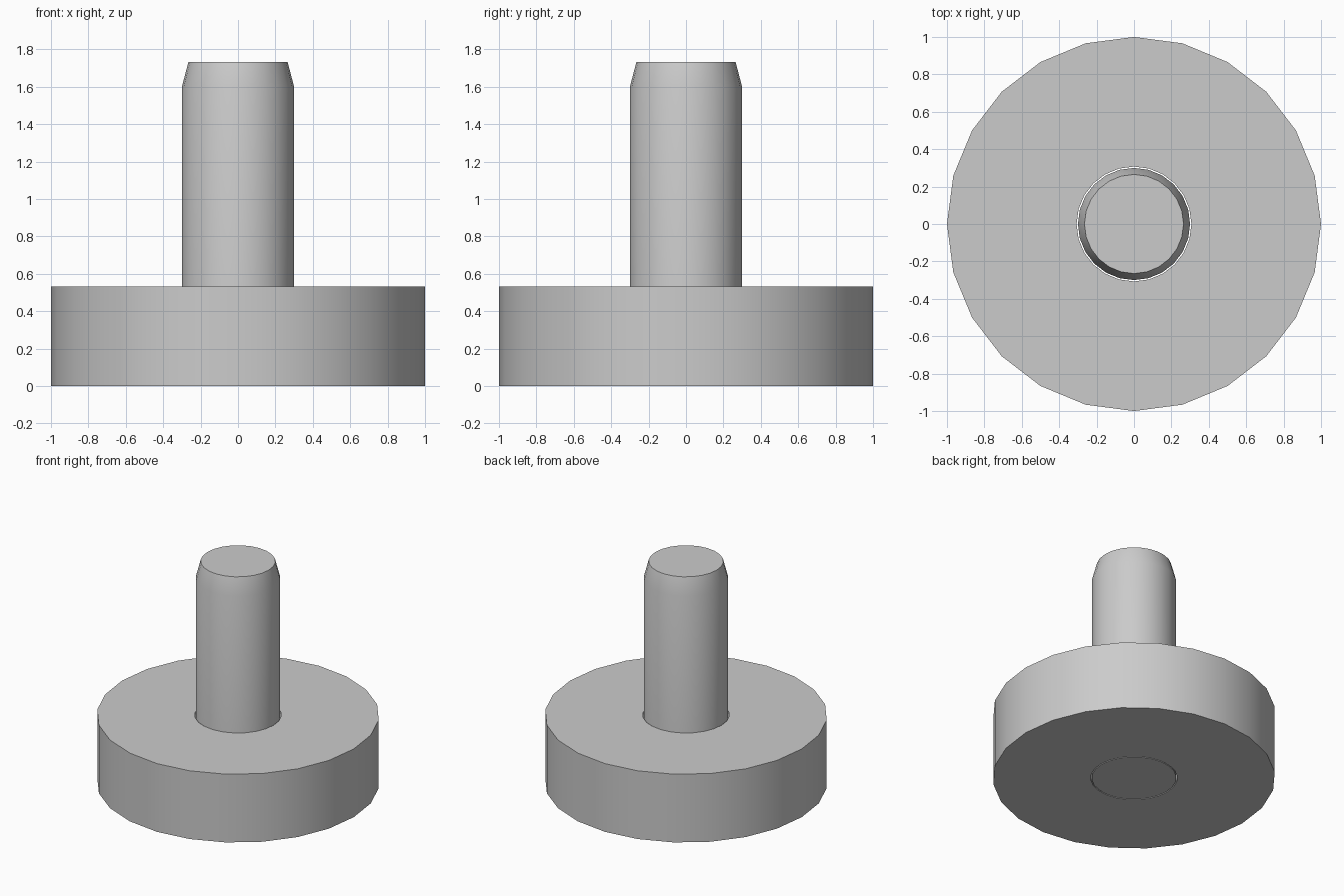
import bpy
import math

SIDES = 24

cube = bpy.data.objects.get("Cube")
if cube:
    bpy.data.objects.remove(cube, do_unlink=True)

# Single grey material
grey = bpy.data.materials.new("plain grey")
grey.use_nodes = True
colour = (0.6, 0.6, 0.6, 1.0)
grey.diffuse_color = colour
grey.node_tree.nodes["Principled BSDF"].inputs["Base Color"].default_value = colour


def lathe(name, profile, closed):
    """Spin a (radius, z) profile round z; open profiles get flat end caps."""
    rows = len(profile)
    verts = []
    for i in range(SIDES):
        a = math.tau * i / SIDES
        verts += [(r * math.cos(a), r * math.sin(a), z) for r, z in profile]
    faces = []
    for i in range(SIDES):
        here, there = i * rows, (i + 1) % SIDES * rows
        for j in range(rows if closed else rows - 1):
            k = (j + 1) % rows
            faces.append((here + j, there + j, there + k, here + k))
    if not closed:
        faces.append([i * rows for i in reversed(range(SIDES))])
        faces.append([i * rows + rows - 1 for i in range(SIDES)])
    mesh = bpy.data.meshes.new(name)
    mesh.from_pydata(verts, [], faces)
    mesh.materials.append(grey)
    obj = bpy.data.objects.new(name, mesh)
    bpy.context.collection.objects.link(obj)
    bpy.ops.object.select_all(action='DESELECT')
    obj.select_set(True)
    bpy.context.view_layer.objects.active = obj
    bpy.ops.object.shade_smooth_by_angle(angle=math.radians(30))
    return obj


# Thick disc with a through hole
lathe("base_disc", [(0.307, 0), (1, 0), (1, 0.533), (0.307, 0.533)], True)

# Pin standing in the hole with a narrow gap, tapered at the tip
lathe("centre_pin", [(0.3, 0), (0.3, 1.6), (0.265, 1.733)], False)
